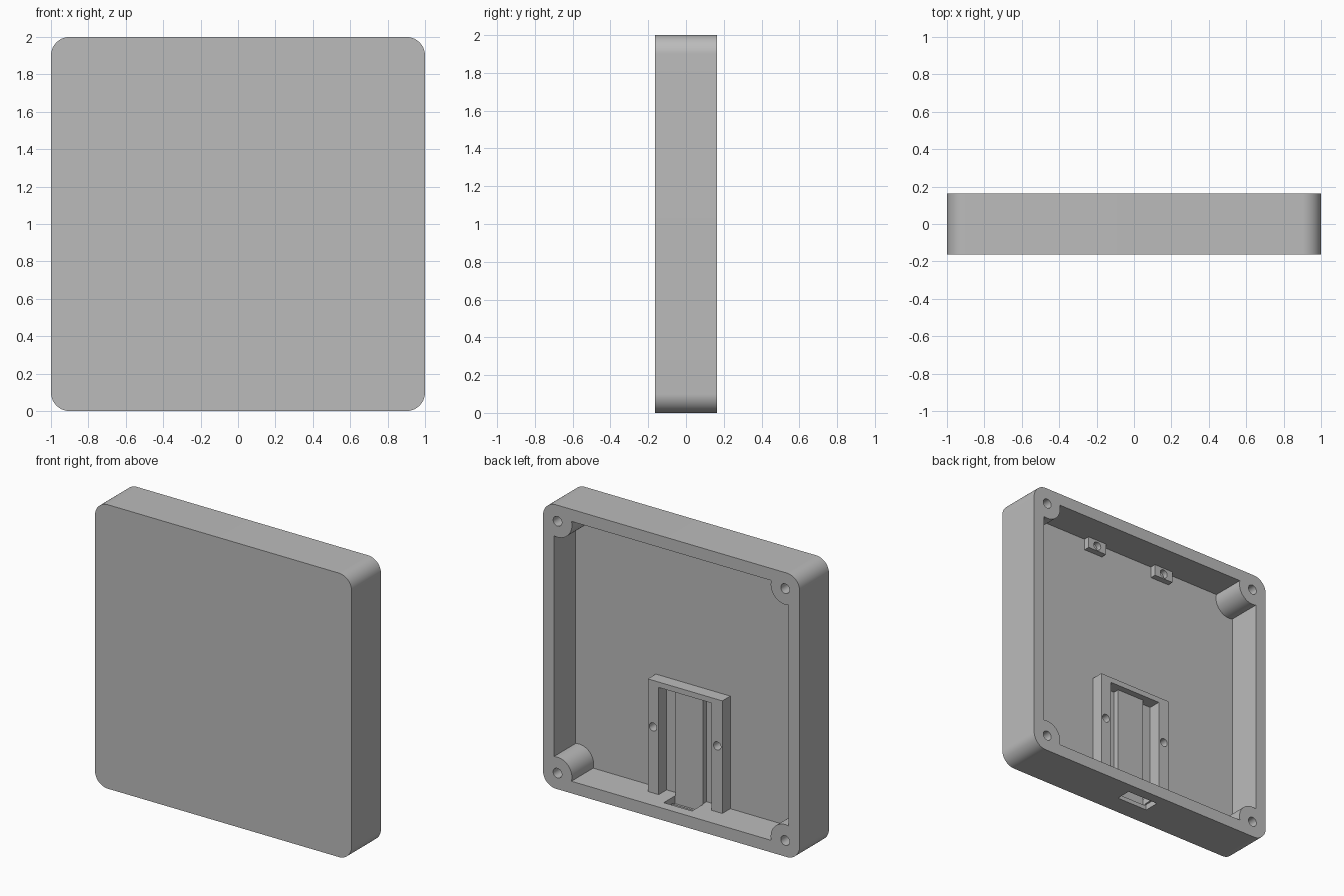
import bpy
import bmesh
from math import cos, sin, pi, asin
from mathutils import Matrix, Vector

if "Cube" in bpy.data.objects:
    bpy.data.objects.remove(bpy.data.objects["Cube"])

BACK, FRONT = 0.1635, -0.1635
FLOOR = -0.0785          # inner face of the front panel
INNER = 0.915            # half size of the cavity
BOSS, BOSS_R = 0.887, 0.1125
FRAME_Y, PLATE_Y = 0.01, -0.036

grey = bpy.data.materials.new("plain grey")
grey.use_nodes = True
grey.diffuse_color = (0.5, 0.5, 0.5, 1)
grey.node_tree.nodes["Principled BSDF"].inputs["Base Color"].default_value = (0.5, 0.5, 0.5, 1)


def finish(name, bm):
    bmesh.ops.recalc_face_normals(bm, faces=bm.faces)
    mesh = bpy.data.meshes.new(name)
    bm.to_mesh(mesh)
    bm.free()
    mesh.materials.append(grey)
    obj = bpy.data.objects.new(name, mesh)
    bpy.context.collection.objects.link(obj)
    return obj


def prism(name, profile, y0, y1):
    """Extrude an (x, z) profile along y."""
    bm = bmesh.new()
    face = bm.faces.new([bm.verts.new((x, y0, z)) for x, z in profile])
    out = bmesh.ops.extrude_face_region(bm, geom=[face])
    verts = [v for v in out["geom"] if isinstance(v, bmesh.types.BMVert)]
    bmesh.ops.translate(bm, verts=verts, vec=(0, y1 - y0, 0))
    return finish(name, bm)


def box(name, x0, x1, y0, y1, z0, z1):
    return prism(name, [(x0, z0), (x1, z0), (x1, z1), (x0, z1)], y0, y1)


def drill(name, x, z, radius, y0, y1):
    ring = [(x + radius * cos(i * pi / 16), z + radius * sin(i * pi / 16)) for i in range(32)]
    return prism(name, ring, y0, y1)


def corner_profile(centre, radius, start, end, steps=20):
    """One corner arc turned round all four corners of a square at z = 1."""
    points = []
    for turn in range(4):
        spin = Matrix.Rotation(turn * pi / 2, 2)
        for i in range(steps + 1):
            a = start + (end - start) * i / steps
            p = spin @ Vector((centre + radius * cos(a), centre + radius * sin(a)))
            points.append((p.x, p.y + 1))
    return points


def combine(obj, others, operation):
    bpy.context.view_layer.objects.active = obj
    for other in others:
        other.hide_render = True
        mod = obj.modifiers.new(operation.lower(), "BOOLEAN")
        mod.operation, mod.solver, mod.object = operation, "EXACT", other
        bpy.ops.object.modifier_apply(modifier=mod.name)
        bpy.data.objects.remove(other)


# Case: rounded slab hollowed from the back, leaving a boss in each corner
case = prism("case", corner_profile(0.9, 0.1, 0, pi / 2), FRONT, BACK)
tilt = asin((INNER - BOSS) / BOSS_R)
cavity = prism("cavity_cutter",
               corner_profile(BOSS, BOSS_R, 1.5 * pi + tilt, pi - tilt), FLOOR, BACK + 0.1)
combine(case, [cavity], "DIFFERENCE")

# Screw holes in the bosses and the cable slot in the bottom wall
cutters = [drill("screw_cutter", sx * BOSS, 1 + sz * BOSS, 0.034, FLOOR + 0.04, BACK + 0.1)
           for sx in (-1, 1) for sz in (-1, 1)]
cutters.append(box("slot_cutter", -0.11, 0.11, PLATE_Y, 0.09, 0.03, 0.12))
cutters.append(box("slot_mouth_cutter", -0.122, 0.122, -0.02, 0.09, -0.05, 0.04))
combine(case, cutters, "DIFFERENCE")

# Holding frame: an upside-down U standing on the bottom wall
base, top, bar = 1 - INNER, 0.878, 0.84
outer, inner = 0.29, 0.206
frame = prism("holding_frame",
              [(-outer, base), (-inner, base), (-inner, bar), (inner, bar),
               (inner, base), (outer, base), (outer, top), (-outer, top)],
              FLOOR, FRAME_Y)
combine(frame, [drill("frame_hole_cutter", s * 0.25, 0.55, 0.029, FLOOR + 0.01, FRAME_Y + 0.1)
                for s in (-1, 1)], "DIFFERENCE")

# Raised pad in the middle of the frame
pad = box("raised_pad", -0.106, 0.106, FLOOR, PLATE_Y, base, bar)

# Two drilled lugs under the top wall
lugs = []
for side, s in (("left", 1), ("right", -1)):
    x = s * 0.287
    lug = box(side + "_lug", x - 0.075, x + 0.075, FLOOR, PLATE_Y, 1.835, 1 + INNER)
    combine(lug, [drill("lug_hole_cutter", x, 1.873, 0.03, FLOOR + 0.004, 0.1)], "DIFFERENCE")
    lugs.append(lug)

# Smooth the round parts, keep the edges sharp
bpy.ops.object.select_all(action="DESELECT")
for obj in [case, frame, pad] + lugs:
    obj.select_set(True)
bpy.context.view_layer.objects.active = case
bpy.ops.object.shade_smooth_by_angle(angle=pi / 6)
